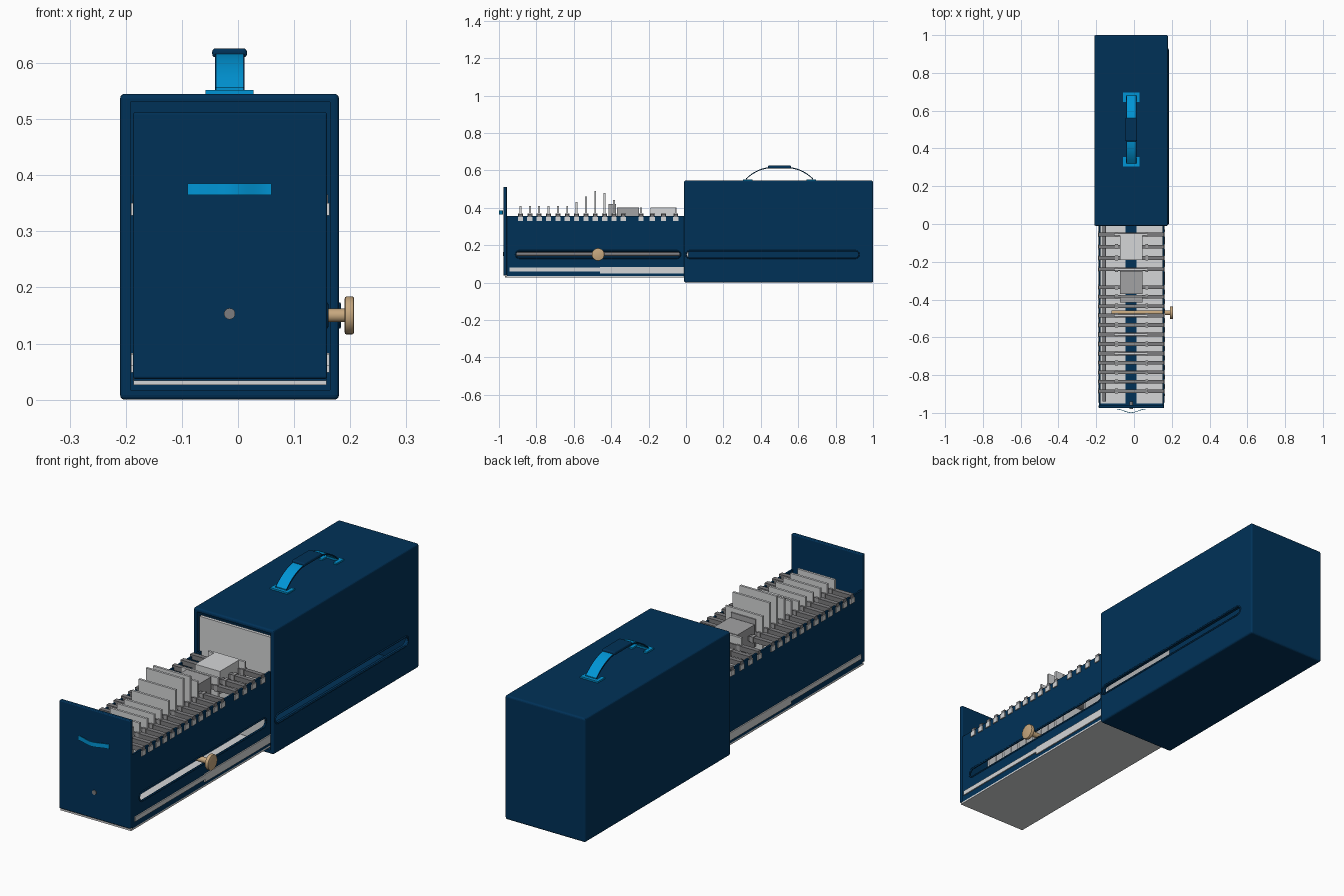
import bpy, math
from mathutils import Vector

old = bpy.data.objects.get("Cube")
if old:
    bpy.data.objects.remove(old, do_unlink=True)


def material(name, rgb):
    m = bpy.data.materials.new(name)
    m.use_nodes = True
    m.diffuse_color = (*rgb, 1)
    node = next(n for n in m.node_tree.nodes if n.type == 'BSDF_PRINCIPLED')
    node.inputs["Base Color"].default_value = (*rgb, 1)
    return m


NAVY = material("navy", (0.0, 0.031, 0.097))
BLUE = material("bright blue", (0.0, 0.3, 0.67))
LIGHT = material("light grey", (0.66, 0.67, 0.68))
GREY = material("mid grey", (0.36, 0.36, 0.37))
DARK = material("dark grey", (0.2, 0.2, 0.21))
TAN = material("tan", (0.57, 0.39, 0.21))
MID = -0.015  # centre line of the case


def mesh(name, verts, faces, mat):
    me = bpy.data.meshes.new(name)
    me.from_pydata(verts, [], faces)
    me.materials.append(mat)
    ob = bpy.data.objects.new(name, me)
    bpy.context.collection.objects.link(ob)
    return ob


def apply(ob, kind, **settings):
    mod = ob.modifiers.new(kind, kind)
    for key, value in settings.items():
        setattr(mod, key, value)
    bpy.context.view_layer.objects.active = ob
    bpy.ops.object.modifier_apply(modifier=mod.name)


def prism(name, outline, x0, x1, mat):
    """Extrude a counter-clockwise (y, z) outline from x0 to x1."""
    n = len(outline)
    verts = [(x, y, z) for x in (x0, x1) for y, z in outline]
    faces = [tuple(reversed(range(n))), tuple(range(n, 2 * n))]
    faces += [(i, (i + 1) % n, n + (i + 1) % n, n + i) for i in range(n)]
    return mesh(name, verts, faces, mat)


def box(name, x, y, z, mat, bevel=0):
    ob = prism(name, [(y[0], z[0]), (y[1], z[0]), (y[1], z[1]), (y[0], z[1])], *x, mat)
    if bevel:
        apply(ob, 'BEVEL', width=bevel, segments=3)
    return ob


def smooth(ob):
    bpy.ops.object.select_all(action='DESELECT')
    ob.select_set(True)
    bpy.context.view_layer.objects.active = ob
    bpy.ops.object.shade_smooth_by_angle()


def cut(ob, cutter):
    apply(ob, 'BOOLEAN', operation='DIFFERENCE', solver='EXACT', object=cutter)
    bpy.data.objects.remove(cutter, do_unlink=True)


def capsule(y0, y1, z, r, steps=8):
    arc = [math.pi * i / steps - math.pi / 2 for i in range(steps + 1)]
    right = [(y1 - r + r * math.cos(a), z + r * math.sin(a)) for a in arc]
    return right + [(y0 + r - r * math.cos(a), z - r * math.sin(a)) for a in arc]


def rim(name, x, outline, depth):
    cu = bpy.data.curves.new(name, 'CURVE')
    cu.dimensions = '3D'
    cu.bevel_depth = depth
    cu.bevel_resolution = 1
    sp = cu.splines.new('POLY')
    sp.points.add(len(outline) - 1)
    for p, (y, z) in zip(sp.points, outline):
        p.co = (x, y, z, 1)
    sp.use_cyclic_u = True
    cu.materials.append(NAVY)
    ob = bpy.data.objects.new(name, cu)
    bpy.context.collection.objects.link(ob)


def rod(name, a, b, r, mat, bevel=0):
    a, b = Vector(a), Vector(b)
    bpy.ops.mesh.primitive_cylinder_add(vertices=24, radius=r, depth=(b - a).length, location=(a + b) / 2)
    ob = bpy.context.object
    ob.name = name
    ob.rotation_euler = (b - a).to_track_quat('Z', 'Y').to_euler()
    ob.data.materials.append(mat)
    if bevel:
        apply(ob, 'BEVEL', width=bevel, segments=2)
    smooth(ob)


# Outer case, open at the front, with a slot in its left side
case = box("case", (-0.21, 0.18), (-0.01, 1), (0, 0.545), NAVY, 0.008)
cut(case, box("case_cavity", (-0.192, 0.164), (-0.1, 0.98), (0.017, 0.53), NAVY))
case_slot = capsule(0, 0.925, 0.15, 0.02)
cut(case, prism("case_slot_cutter", case_slot, 0.12, 0.3, NAVY))
rim("case_slot_rim", 0.18, case_slot, 0.004)

# Drawer shell
box("drawer_front", (-0.187, 0.159), (-0.975, -0.957), (0.037, 0.512), NAVY, 0.004)
box("drawer_back", (-0.187, 0.158), (0, 0.014), (0.033, 0.508), LIGHT)
box("drawer_bottom", (-0.186, 0.158), (-0.968, 0.01), (0.026, 0.034), LIGHT)
box("drawer_right_side", (-0.186, -0.178), (-0.958, 0), (0.034, 0.357), NAVY)
left = box("drawer_left_side", (0.15, 0.158), (-0.958, 0), (0.034, 0.357), NAVY)
drawer_slot = capsule(-0.91, -0.03, 0.15, 0.02)
cut(left, prism("drawer_slot_cutter", drawer_slot, 0.1, 0.2, NAVY))
rim("drawer_slot_rim", 0.157, drawer_slot, 0.004)
box("floor_strip", (-0.178, 0.15), (-0.957, 0), (0.034, 0.04), NAVY)
for side, x in (("right", (-0.178, -0.045)), ("left", (0.013, 0.15))):
    box(side + "_floor_plate", x, (-0.95, -0.005), (0.04, 0.046), LIGHT)

# Two-step slide rails on both sides
for side, x in (("right", (-0.191, -0.186)), ("left", (0.158, 0.163))):
    box(side + "_front_rail", x, (-0.945, -0.46), (0.06, 0.08), LIGHT)
    box(side + "_back_rail", x, (-0.46, 0), (0.048, 0.083), LIGHT)

# Front bolt, long side rod and clamp knob
rod("front_bolt", (MID, -0.979, 0.153), (MID, -0.94, 0.153), 0.01, DARK)
rod("side_rod", (-0.157, -0.94, 0.152), (-0.157, -0.01, 0.152), 0.01, DARK)
rod("knob_shaft", (-0.12, -0.47, 0.15), (0.195, -0.47, 0.15), 0.012, TAN)
rod("knob", (0.19, -0.47, 0.15), (0.207, -0.47, 0.15), 0.034, TAN, 0.004)

# Cross bars resting on the drawer edges, with hooks outside
bars = [-0.885 + 0.05 * i for i in range(12)] + [-0.24, -0.18, -0.12, -0.055]
for y in bars:
    box("cross_bar", (-0.188, 0.16), (y - 0.01, y + 0.01), (0.345, 0.366), DARK)
    for x in (-0.191, 0.158):
        box("bar_hook", (x, x + 0.005), (y - 0.014, y + 0.014), (0.328, 0.35), LIGHT)
    for x in (-0.1, 0.06):
        box("bar_collar", (x, x + 0.014), (y - 0.013, y + 0.013), (0.342, 0.369), GREY)

# Filed cards of varied height
tops = [0.41] * 6 + [0.43, 0.46, 0.49, 0.48, 0.44]
for y, top in list(zip(bars, tops)) + [(-0.24, 0.4), (-0.055, 0.4)]:
    box("card", (-0.105, 0.075), (y - 0.005, y + 0.005), (0.2, top), LIGHT)
for y0, y1, top, mat in ((-0.415, -0.375, 0.42, GREY), (-0.37, -0.25, 0.4, GREY), (-0.19, -0.06, 0.4, LIGHT)):
    box("card_pack", (-0.075, 0.045), (y0, y1), (0.3, top), mat)


# Bent strips for the pull and the carrying handle
def strip(centre, half, height, thick, steps=20):
    ts = [2 * i / steps - 1 for i in range(steps + 1)]
    lower = [(centre + half * t, height(t)) for t in ts]
    return lower + [(y, z + thick) for y, z in reversed(lower)]


pull = prism("drawer_pull", strip(MID, 0.075, lambda t: 0.013 + 0.009 * math.cos(math.pi * t), 0.003),
             0.365, 0.385, BLUE)
for v in pull.data.vertices:
    z, x, out = v.co
    v.co = (x, -0.975 - out, z)
pull.data.flip_normals()
smooth(pull)


def rise(t):
    return 0.55 + 0.064 * (1 - abs(t) ** 2.7)


handle = prism("handle_band", strip(0.5, 0.18, rise, 0.006), -0.038, 0.009, BLUE)
smooth(handle)
for x in (-0.041, 0.009):
    smooth(prism("handle_edge", strip(0.5, 0.18, rise, 0.006), x, x + 0.003, NAVY))
box("handle_grip", (-0.046, 0.016), (0.438, 0.562), (0.61, 0.626), NAVY, 0.006)
for y, pad in ((0.305, 0.305), (0.675, 0.645)):
    box("handle_plate", (-0.058, 0.028), (y, y + 0.02), (0.544, 0.552), BLUE)
    for x in (-0.058, 0.012):
        box("handle_plate_arm", (x, x + 0.016), (pad, pad + 0.05), (0.544, 0.5515), BLUE)
